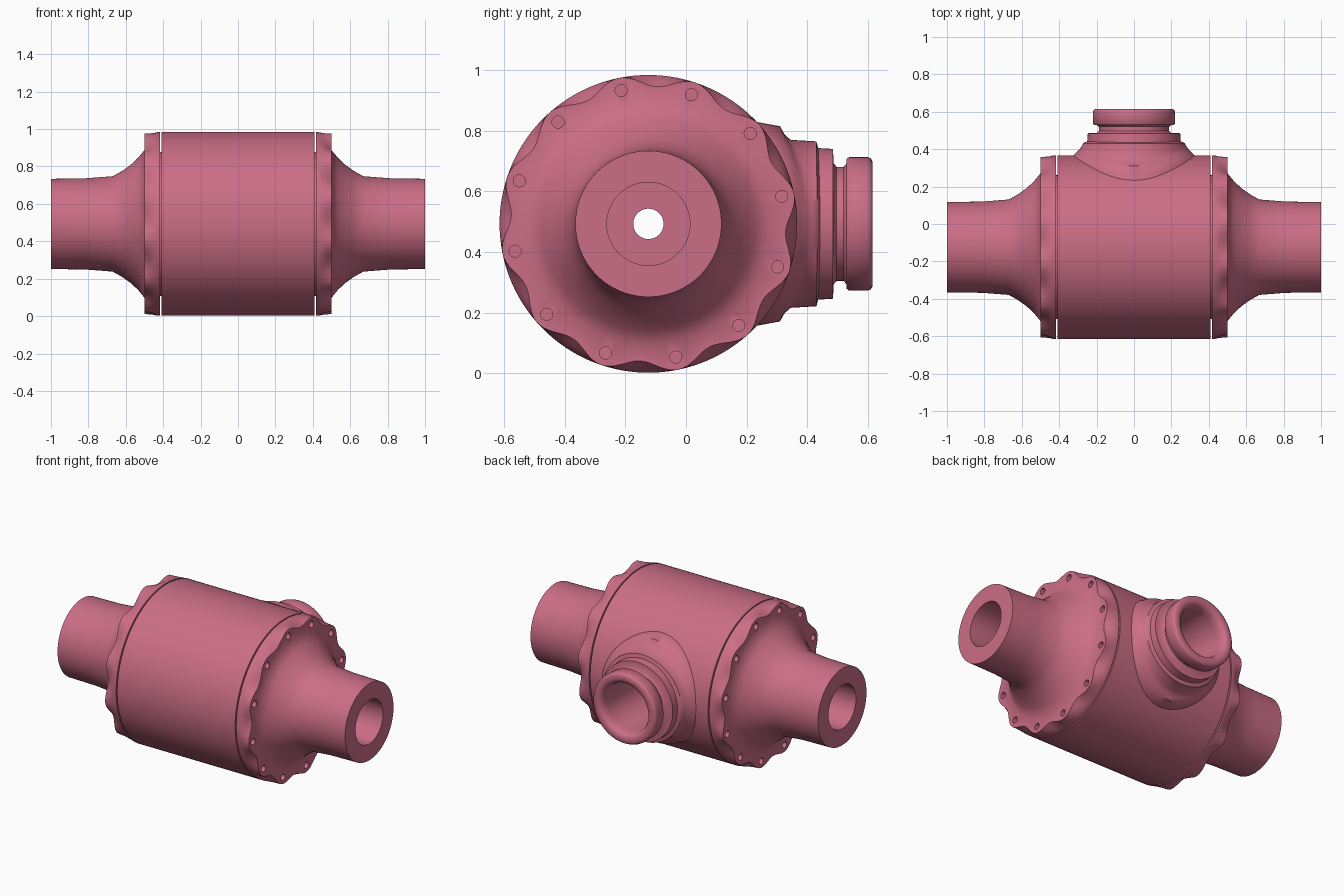
import bpy, bmesh, math
from math import sin, cos, pi, radians

if "Cube" in bpy.data.objects:
    bpy.data.objects.remove(bpy.data.objects["Cube"])

CY, CZ = -0.124, 0.493          # main axis runs along x through this point
LOBES, PHASE = 12, radians(11.6)

pink = bpy.data.materials.new("rose_pink")
pink.diffuse_color = (0.60, 0.155, 0.24, 1)
pink.use_nodes = True
pink.node_tree.nodes["Principled BSDF"].inputs["Base Color"].default_value = pink.diffuse_color


def loft(name, rings, seg, place):
    """Closed loop of rings; place(ring, angle) gives each vertex."""
    bm = bmesh.new()
    grid = [[bm.verts.new(place(r, 2 * pi * i / seg)) for i in range(seg)] for r in rings]
    for a, b in zip(grid, grid[1:] + grid[:1]):
        for i in range(seg):
            j = (i + 1) % seg
            bm.faces.new((a[i], a[j], b[j], b[i]))
    bmesh.ops.recalc_face_normals(bm, faces=bm.faces)
    me = bpy.data.meshes.new(name)
    bm.to_mesh(me)
    bm.free()
    ob = bpy.data.objects.new(name, me)
    bpy.context.collection.objects.link(ob)
    me.materials.append(pink)
    return ob


def around_x(x, r, a):
    return (x, CY + r * cos(a), CZ + r * sin(a))


def activate(ob):
    bpy.ops.object.select_all(action='DESELECT')
    ob.select_set(True)
    bpy.context.view_layer.objects.active = ob


def smooth(ob, deg):
    activate(ob)
    bpy.ops.object.shade_smooth_by_angle(angle=radians(deg))


def cut(ob, rods):
    """Cut away cylinders given as (start, end, radius) along x or y."""
    bm = bmesh.new()
    for axis, p, q, r in rods:
        n = 40 if r > 0.1 else 20
        u = [(cos(2 * pi * i / n) * r, sin(2 * pi * i / n) * r) for i in range(n)]
        ends = []
        for e in (p, q):
            if axis == 'x':
                ends.append([bm.verts.new((e[0], e[1] + c, e[2] + s)) for c, s in u])
            else:
                ends.append([bm.verts.new((e[0] + c, e[1], e[2] + s)) for c, s in u])
        for i in range(n):
            j = (i + 1) % n
            bm.faces.new((ends[0][i], ends[0][j], ends[1][j], ends[1][i]))
        bm.faces.new(ends[0])
        bm.faces.new(ends[1])
    bmesh.ops.recalc_face_normals(bm, faces=bm.faces)
    me = bpy.data.meshes.new("cutter")
    bm.to_mesh(me)
    bm.free()
    me.materials.append(pink)
    cutter = bpy.data.objects.new("cutter", me)
    bpy.context.collection.objects.link(cutter)
    cutter.hide_render = True
    mod = ob.modifiers.new("cut", 'BOOLEAN')
    mod.object, mod.operation, mod.solver = cutter, 'DIFFERENCE', 'EXACT'
    activate(ob)
    bpy.ops.object.modifier_apply(modifier="cut")
    bpy.data.objects.remove(cutter)


# Central barrel, hollow, with an opening for the side port
body = loft("barrel", [(-0.41, 0.491), (0.41, 0.491), (0.41, 0.29), (-0.41, 0.29)], 128,
            lambda p, a: around_x(p[0], p[1], a))
cut(body, [('y', (0, 0.05, CZ), (0, 0.45, CZ), 0.165)])
smooth(body, 35)

# End caps: scalloped bolt flange flowing into a pipe neck; (x, radius, scallop depth)
cap_profile = [
    (0.418, 0.385, 0), (0.418, 0.491, 0), (0.43, 0.491, 0), (0.452, 0.491, 0.008),
    (0.475, 0.491, 0.021), (0.5, 0.491, 0.038), (0.5, 0.395, 0), (0.535, 0.352, 0),
    (0.575, 0.315, 0), (0.62, 0.283, 0), (0.67, 0.255, 0), (0.81, 0.244, 0), (1.0, 0.241, 0),
    (1.0, 0.137, 0), (0.33, 0.137, 0), (0.30, 0.15, 0), (0.30, 0.385, 0)]
for side, label in ((1, "right"), (-1, "left")):
    def cap_point(p, a, side=side):
        x, r, depth = p
        scallop = 0.5 - 0.5 * cos(LOBES * (a - PHASE))
        return around_x(side * x, r - depth * scallop, a)
    cap = loft(label + "_end_cap", cap_profile, 192, cap_point)
    holes = []
    for k in range(LOBES):
        a = PHASE + 2 * pi * k / LOBES
        holes.append(('x', around_x(side * 0.45, 0.449, a), around_x(side * 0.55, 0.449, a), 0.02))
    cut(cap, holes)
    smooth(cap, 48)

# Side port: saddle pad blending to a stepped collar, groove and rim
# (radius, y at the x sides, y at the z sides)
port_profile = [
    (0.345, 0.33, 0.19), (0.333, 0.36, 0.25), (0.322, 0.37, 0.31), (0.295, 0.395, 0.325),
    (0.277, 0.42, 0.345), (0.272, 0.432, 0.43), (0.25, 0.442, 0.436), (0.247, 0.485, 0.485),
    (0.20, 0.487, 0.487), (0.188, 0.497, 0.497), (0.188, 0.52, 0.52), (0.20, 0.53, 0.53),
    (0.214, 0.53, 0.53), (0.22, 0.538, 0.538), (0.22, 0.60, 0.60), (0.216, 0.61, 0.61),
    (0.205, 0.616, 0.616), (0.18, 0.616, 0.616), (0.165, 0.608, 0.608), (0.156, 0.592, 0.592),
    (0.152, 0.56, 0.56), (0.152, 0.13, 0.13)]
port = loft("side_port", port_profile, 96,
            lambda p, a: (p[0] * cos(a), p[1] + (p[2] - p[1]) * sin(a) ** 2, CZ + p[0] * sin(a)))
smooth(port, 50)

# Inner guide with a small through hole, held by radial ribs
guide = loft("inner_guide", [(-0.2, 0.05), (-0.2, 0.15), (-0.16, 0.16), (0.16, 0.16),
                             (0.2, 0.15), (0.2, 0.05)], 64,
             lambda p, a: around_x(p[0], p[1], a))
smooth(guide, 35)
for k in range(4):
    a = radians(45 + 90 * k)
    bpy.ops.mesh.primitive_cube_add(size=1, location=around_x(0, 0.225, a), rotation=(a, 0, 0))
    rib = bpy.context.object
    rib.name = "guide_rib_%d" % (k + 1)
    rib.scale = (0.3, 0.15, 0.03)
    rib.data.materials.append(pink)
